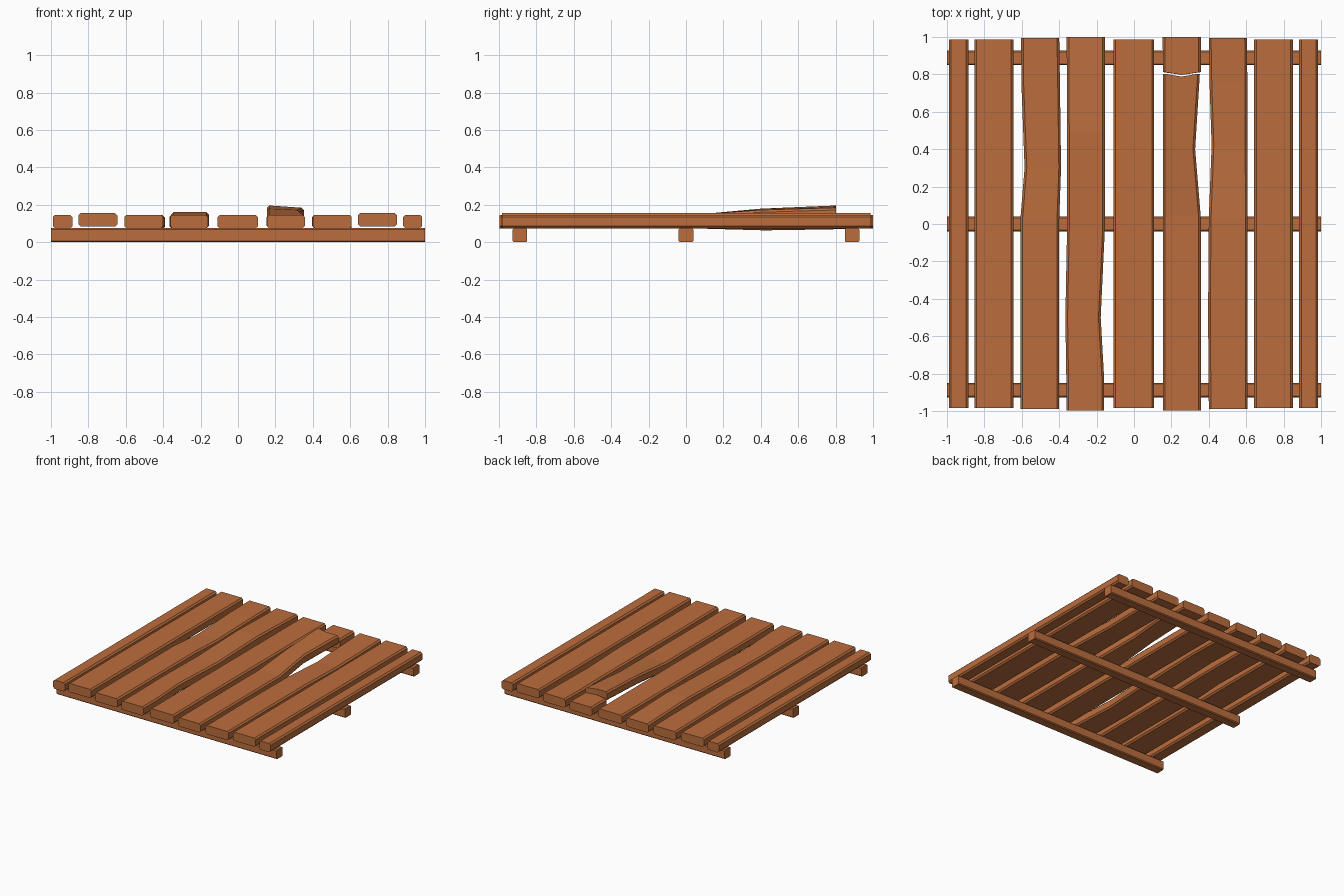
import bpy, bmesh

if "Cube" in bpy.data.objects:
    bpy.data.objects.remove(bpy.data.objects["Cube"])

wood = bpy.data.materials.new("wood")
wood.diffuse_color = (0.50, 0.155, 0.047, 1)
wood.use_nodes = True
wood.node_tree.nodes["Principled BSDF"].inputs["Base Color"].default_value = wood.diffuse_color


def board(name, sections, thick, chamfer, along_x=False):
    """Loft a chamfered board through sections (pos, side0, side1, z0, z1, mid_shift)."""
    bm = bmesh.new()
    rings = []
    c, t = chamfer, thick
    for pos, a, b, za, zb, shift in sections:
        m, zm = (a + b) / 2, (za + zb) / 2
        outline = [(a + c, za, 0), (m, zm, shift), (b - c, zb, 0), (b, zb + c, 0),
                   (b, zb + t - c, 0), (b - c, zb + t, 0), (m, zm + t, shift),
                   (a + c, za + t, 0), (a, za + t - c, 0), (a, za + c, 0)]
        rings.append([bm.verts.new((pos + s, u, z) if along_x else (u, pos + s, z))
                      for u, z, s in outline])
    n = len(rings[0])
    for r, q in zip(rings, rings[1:]):
        for i in range(n):
            j = (i + 1) % n
            bm.faces.new((r[i], r[j], q[j], q[i]))
    # end caps as strips, so notched ends stay clean
    for r in (rings[0], rings[-1]):
        bm.faces.new((r[0], r[1], r[6], r[7], r[8], r[9]))
        bm.faces.new((r[1], r[2], r[3], r[4], r[5], r[6]))
    bmesh.ops.recalc_face_normals(bm, faces=bm.faces)
    mesh = bpy.data.meshes.new(name)
    bm.to_mesh(mesh)
    bm.free()
    mesh.materials.append(wood)
    ob = bpy.data.objects.new(name, mesh)
    bpy.context.collection.objects.link(ob)
    return ob


# three cross beams underneath
for name, y in (("front_beam", -0.888), ("middle_beam", 0.0), ("back_beam", 0.888)):
    board(name, [(x, y - 0.039, y + 0.039, 0, 0, 0) for x in (-1, 1)], 0.075, 0.007, True)

# straight planks
Z, T, C = 0.074, 0.072, 0.012
for name, x0, x1, z in (("left_edge_plank", -0.99, -0.885, Z),
                        ("left_plank", -0.853, -0.645, 0.083),
                        ("centre_plank", -0.11, 0.107, Z),
                        ("right_plank", 0.642, 0.85, 0.083),
                        ("right_edge_plank", 0.883, 0.985, Z)):
    board(name, [(y, x0, x1, z, z, 0) for y in (-0.985, 0.987)], T, C)

# warped planks
board("warped_plank_left", [(-0.99, -0.608, -0.4, Z, Z, 0), (0.02, -0.608, -0.4, Z, Z, 0),
                            (0.3, -0.585, -0.39, 0.07, 0.07, 0),
                            (0.75, -0.602, -0.396, Z, Z, 0),
                            (0.995, -0.604, -0.4, Z, Z, 0)], T, C)
board("warped_plank_centre", [(-0.998, -0.362, -0.16, Z, Z, 0), (-0.82, -0.362, -0.16, Z, Z, 0),
                              (-0.5, -0.367, -0.178, Z, Z, 0),
                              (-0.03, -0.358, -0.156, Z, Z, 0),
                              (0.49, -0.358, -0.156, 0.088, 0.088, 0),
                              (1.0, -0.36, -0.156, Z, Z, 0)], T, C)
board("warped_plank_right", [(-0.99, 0.4, 0.608, Z, Z, 0), (-0.49, 0.396, 0.608, Z, Z, 0),
                             (0.03, 0.4, 0.608, Z, Z, 0),
                             (0.42, 0.415, 0.606, 0.063, 0.063, 0),
                             (0.75, 0.404, 0.606, 0.068, 0.068, 0),
                             (0.995, 0.4, 0.604, Z, Z, 0)], T, C)

# snapped plank: lifted long piece and the short stub behind it
board("broken_plank", [(-0.998, 0.155, 0.357, Z, Z, 0), (0.04, 0.155, 0.357, Z, Z, 0),
                       (0.4, 0.155, 0.327, 0.107, 0.1, 0),
                       (0.803, 0.155, 0.352, 0.124, 0.112, -0.015)], T, C)
board("broken_stub", [(0.812, 0.155, 0.357, Z, Z, -0.015),
                      (1.0, 0.153, 0.357, Z, Z, 0)], T, C)
